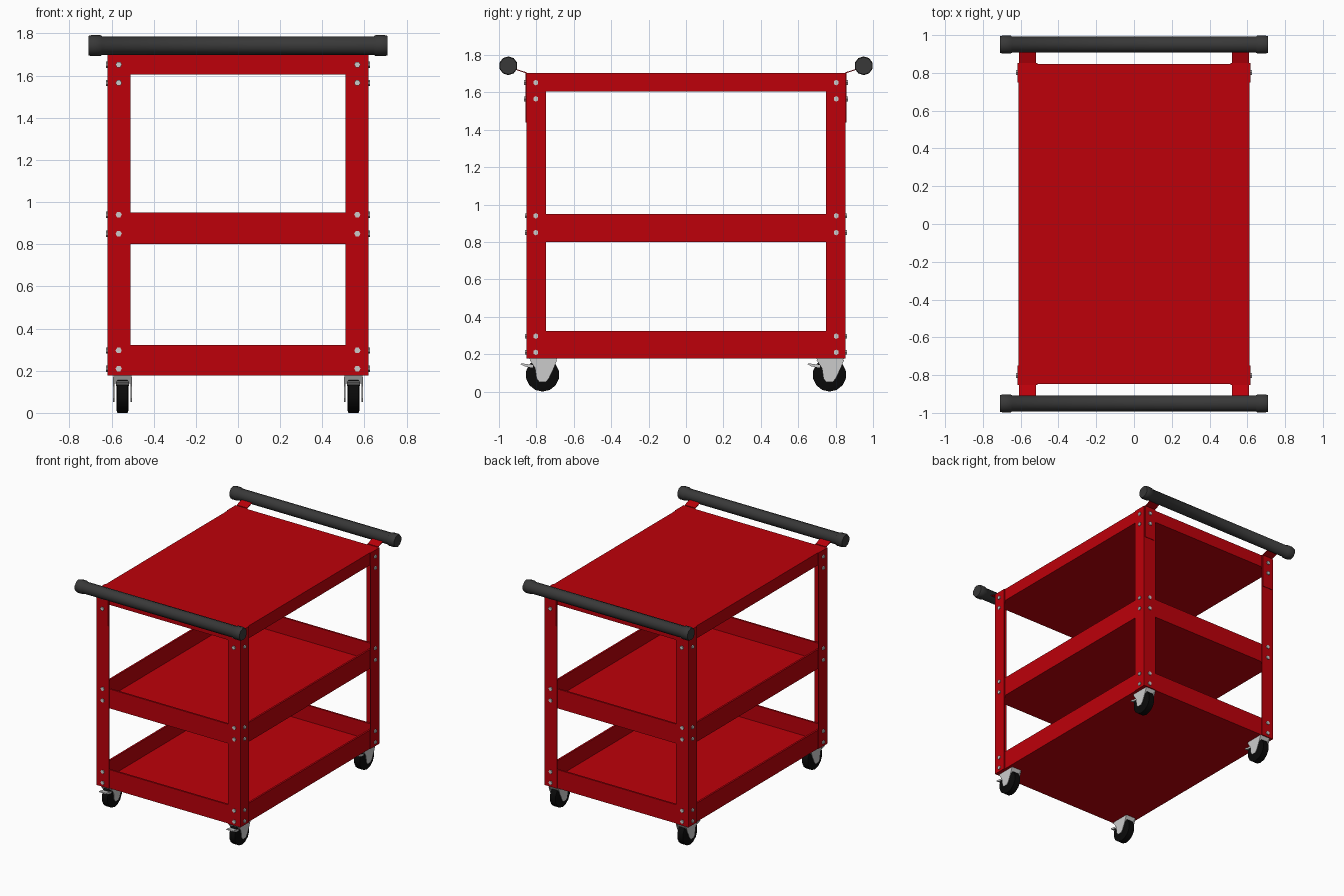
import bpy, bmesh
from math import pi, cos, sin
from mathutils import Matrix, Vector

if "Cube" in bpy.data.objects:
    bpy.data.objects.remove(bpy.data.objects["Cube"])


def material(name, c):
    m = bpy.data.materials.new(name)
    m.diffuse_color = (*c, 1)
    m.use_nodes = True
    m.node_tree.nodes["Principled BSDF"].inputs["Base Color"].default_value = m.diffuse_color
    return m


RED = material("red_paint", (0.51, 0.0, 0.003))
BLACK = material("black_rubber", (0.003, 0.003, 0.003))
GRIP = material("dark_grip", (0.04, 0.04, 0.04))
STEEL = material("steel", (0.6, 0.6, 0.6))


def finish(bm, name, mat, smooth=None):
    bmesh.ops.recalc_face_normals(bm, faces=bm.faces)
    me = bpy.data.meshes.new(name)
    bm.to_mesh(me)
    bm.free()
    me.materials.append(mat)
    ob = bpy.data.objects.new(name, me)
    bpy.context.collection.objects.link(ob)
    if smooth:
        bpy.ops.object.select_all(action='DESELECT')
        ob.select_set(True)
        bpy.context.view_layer.objects.active = ob
        bpy.ops.object.shade_smooth_by_angle(angle=smooth)
    return ob


def add_box(bm, lo, hi):
    lo, hi = Vector(lo), Vector(hi)
    mat = Matrix.Translation((lo + hi) / 2) @ Matrix.Diagonal((*(hi - lo), 1))
    return bmesh.ops.create_cube(bm, size=1, matrix=mat)["verts"]


def add_prism(bm, pts, d):
    """Extrude a closed profile of 3D points along vector d."""
    f = bm.faces.new([bm.verts.new(p) for p in pts])
    ext = bmesh.ops.extrude_face_region(bm, geom=[f], use_keep_orig=True)["geom"]
    bmesh.ops.translate(bm, vec=d, verts=[v for v in ext if isinstance(v, bmesh.types.BMVert)])


def add_lathe(bm, profile, centre, axis, n):
    """Closed solid of rings (position along axis, radius)."""
    q = Vector((0, 0, 1)).rotation_difference(Vector(axis))
    rings = []
    for h, r in profile:
        rings.append([bm.verts.new(Vector(centre) + q @ Vector(
            (r * cos(2 * pi * i / n), r * sin(2 * pi * i / n), h))) for i in range(n)])
    for a, b in zip(rings, rings[1:]):
        for i in range(n):
            bm.faces.new((a[i], a[(i + 1) % n], b[(i + 1) % n], b[i]))
    bm.faces.new(rings[0])
    bm.faces.new(rings[-1])


X, Y, T = 0.618, 0.853, 0.006        # frame half width, half depth, sheet thickness
SX, SY = X - T, Y - T                # shelf half sizes
SIGNS = [(sx, sy) for sx in (-1, 1) for sy in (-1, 1)]


# Shelves: solid box, or tray with its top face inset and pushed down
def shelf(name, z0, z1, tray=True):
    bm = bmesh.new()
    add_box(bm, (-SX, -SY, z0), (SX, SY, z1))
    if tray:
        bm.normal_update()
        top = max(bm.faces, key=lambda f: f.calc_center_median().z)
        bmesh.ops.inset_region(bm, faces=[top], thickness=0.02)
        down = bmesh.ops.extrude_face_region(bm, geom=[top])["geom"]
        bmesh.ops.delete(bm, geom=[top], context='FACES_ONLY')
        bmesh.ops.translate(bm, vec=(0, 0, z0 + 0.02 - z1),
                            verts=[v for v in down if isinstance(v, bmesh.types.BMVert)])
    finish(bm, name, RED)


shelf("top_shelf", 1.605, 1.702, tray=False)
shelf("middle_shelf", 0.80, 0.95)
shelf("bottom_shelf", 0.178, 0.323)

# Angle-iron corner legs
for sx, sy in SIGNS:
    bm = bmesh.new()
    L = [(X, Y), (X - 0.107, Y), (X - 0.107, Y - T), (X - T, Y - T), (X - T, Y - 0.105), (X, Y - 0.105)]
    add_prism(bm, [(sx * x, sy * y, 0.178) for x, y in L], Vector((0, 0, 1.524)))
    finish(bm, "corner_leg", RED)

# Hex bolts on both faces of every leg
bm = bmesh.new()
for sx, sy in SIGNS:
    for z in (1.652, 1.565, 0.94, 0.85, 0.296, 0.21):
        out = 0.006 if z > 1.5 else 0
        add_lathe(bm, [(-0.01, 0.015), (0.007 + out, 0.015)], (sx * 0.566, sy * Y, z), (0, sy, 0), 6)
        add_lathe(bm, [(-0.01, 0.015), (0.007, 0.015)], (sx * X, sy * 0.803, z), (sx, 0, 0), 6)
finish(bm, "bolts", STEEL)

# Handle brackets: flat strap up the leg, bent out to the handle
B = [(Y, 1.44), (Y + 0.004, 1.44), (Y + 0.004, 1.702), (0.95, 1.734),
     (0.95, 1.739), (Y, 1.707)]
for sx, sy in SIGNS:
    bm = bmesh.new()
    add_prism(bm, [(sx * 0.608, sy * y, z) for y, z in B], Vector((-sx * 0.09, 0, 0)))
    finish(bm, "handle_bracket", RED)

# Handles with flared end caps
H = [(0.645, 0.044), (0.652, 0.05), (0.695, 0.05), (0.709, 0.046)]
for sy in (-1, 1):
    bm = bmesh.new()
    add_lathe(bm, [(-h, r) for h, r in reversed(H)] + H, (0, sy * 0.95, 1.742), (1, 0, 0), 10)
    finish(bm, "handle", GRIP, 0.7)

# Swivel casters, all trailing the same way
for x, y in ((sx * 0.548, sy * 0.767) for sx, sy in SIGNS):
    bm = bmesh.new()
    add_lathe(bm, [(-0.028, 0.08), (-0.024, 0.09), (0.024, 0.09), (0.028, 0.08)],
              (x, y, 0.09), (1, 0, 0), 14)
    finish(bm, "caster_wheel", BLACK, 0.6)

    bm = bmesh.new()
    F = [(-0.07, 0.17), (-0.04, 0.125), (-0.032, 0.07), (-0.018, 0.052), (0.018, 0.052),
         (0.034, 0.07), (0.06, 0.125), (0.078, 0.17)]
    for s in (-1, 1):                                   # fork cheeks
        add_prism(bm, [(x + s * 0.039, y + a, z) for a, z in F], Vector((s * 0.005, 0, 0)))
    # fork crown against the shelf, narrower at its lower edge
    crown = add_box(bm, (x - 0.042, y - 0.07, 0.14), (x + 0.042, y + 0.078, 0.178))
    for v in crown:
        if v.co.z < 0.16:
            v.co.y = y + 0.004 + (v.co.y - y - 0.004) * 0.7
    P = [(-0.05, 0.128), (-0.095, 0.134), (-0.118, 0.146), (-0.112, 0.151), (-0.05, 0.142)]
    add_prism(bm, [(x - 0.03, y + a, z) for a, z in P], Vector((0.06, 0, 0)))  # brake pedal
    finish(bm, "caster_fork", STEEL)
